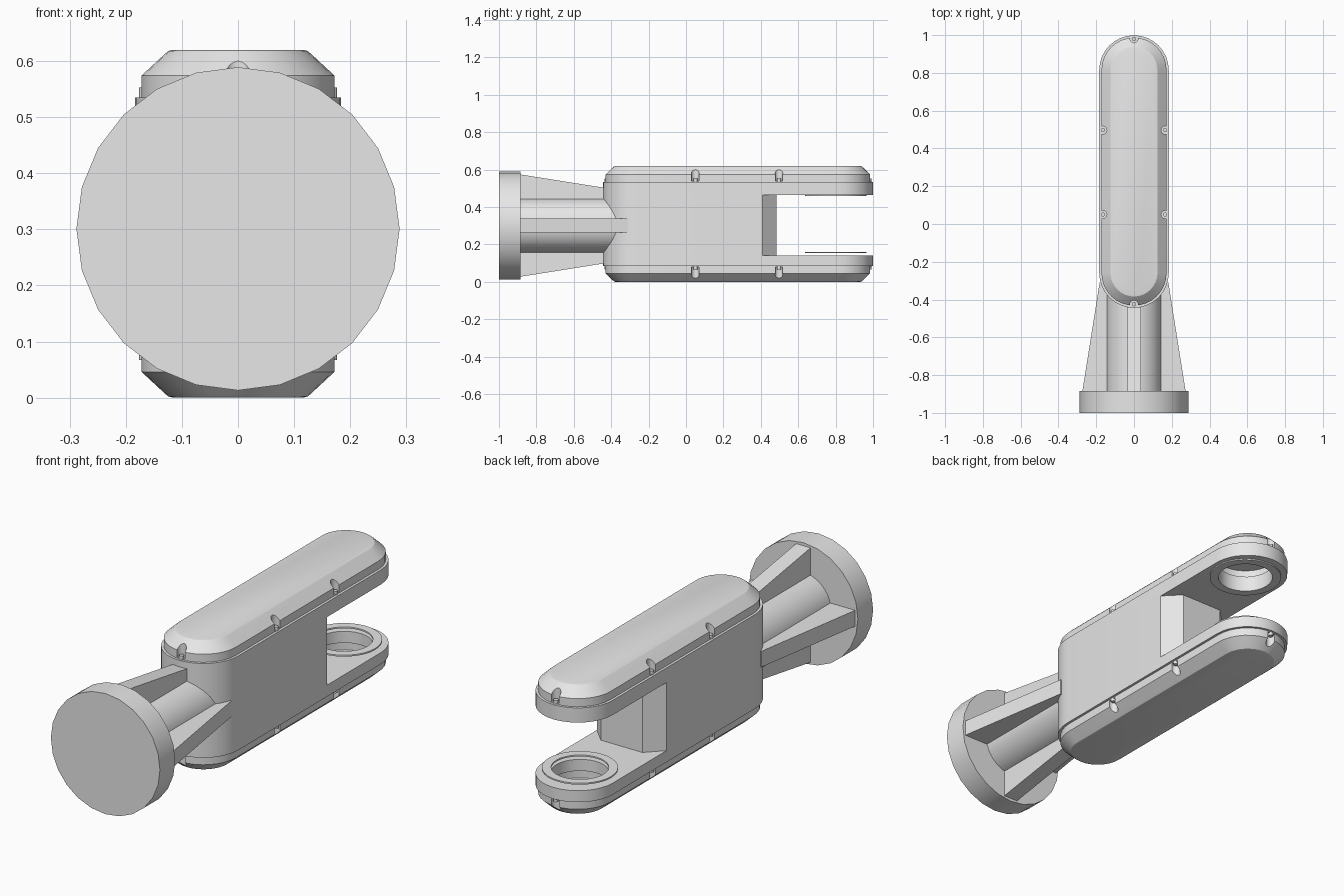
import bpy, bmesh, math
from mathutils import Matrix, Vector

if "Cube" in bpy.data.objects:
    bpy.data.objects.remove(bpy.data.objects["Cube"])

CZ = 0.31          # mid height of the clevis body
Y0, Y1 = -0.26, 0.815   # centres of the rounded ends
grey = bpy.data.materials.new("plain grey")
grey.diffuse_color = (0.8, 0.8, 0.8, 1)
grey.use_nodes = True
grey.node_tree.nodes["Principled BSDF"].inputs["Base Color"].default_value = grey.diffuse_color


def loft(name, rings):
    """Closed solid through equal-length rings of points."""
    bm = bmesh.new()
    vs = [[bm.verts.new(p) for p in ring] for ring in rings]
    n = len(vs[0])
    for a, b in zip(vs, vs[1:]):
        for i in range(n):
            j = (i + 1) % n
            bm.faces.new((a[i], a[j], b[j], b[i]))
    bm.faces.new(vs[0][::-1])
    bm.faces.new(vs[-1])
    bmesh.ops.recalc_face_normals(bm, faces=bm.faces)
    me = bpy.data.meshes.new(name)
    bm.to_mesh(me)
    bm.free()
    me.materials.append(grey)
    ob = bpy.data.objects.new(name, me)
    bpy.context.collection.objects.link(ob)
    return ob


def stadium(r, z, seg=16):
    pts = []
    for cy, start in ((Y1, 0), (Y0, math.pi)):
        for i in range(seg + 1):
            t = start + math.pi * i / seg
            pts.append((r * math.cos(t), cy + r * math.sin(t), z))
    return pts


def circle(r, x, y, z, n=32):
    return [(x + r * math.cos(2 * math.pi * i / n),
             y + r * math.sin(2 * math.pi * i / n), z) for i in range(n)]


def disc_y(r, y, z, n):
    return [(r * math.sin(2 * math.pi * i / n), y,
             z + r * math.cos(2 * math.pi * i / n)) for i in range(n)]


def cyl(name, r, x, y, za, zb, n=32):
    return loft(name, [circle(r, x, y, za, n), circle(r, x, y, zb, n)])


def cut(ob, cutter):
    m = ob.modifiers.new("cut", 'BOOLEAN')
    m.operation = 'DIFFERENCE'
    m.object = cutter
    m.solver = 'EXACT'
    bpy.context.view_layer.objects.active = ob
    bpy.ops.object.modifier_apply(modifier=m.name)
    bpy.data.objects.remove(cutter, do_unlink=True)


def flip(ob, name):
    """Copy mirrored top to bottom about the body's mid height."""
    c = ob.copy()
    c.data = ob.data.copy()
    c.name = name
    c.data.transform(Matrix.Translation((0, 0, 2 * CZ)) @ Matrix.Scale(-1, 4, (0, 0, 1)))
    c.data.flip_normals()
    bpy.context.collection.objects.link(c)


# Clevis body with the fork gap and pin holes
body = loft("fork_body", [stadium(0.184, 0.085), stadium(0.184, 0.535)])
gap = [(-.3, .41), (-.184, .41), (-.11, .485), (.11, .485),
       (.184, .41), (.3, .41), (.3, 1.1), (-.3, 1.1)]
cut(body, loft("gap_cutter", [[(x, y, z) for x, y in gap] for z in (0.14, 0.465)]))
cut(body, cyl("hole_cutter", 0.125, 0, 0.80, 0.0, 0.62))

# Thin raised ring around each pin hole
boss = cyl("upper_boss", 0.165, 0, 0.80, 0.459, 0.466)
cut(boss, cyl("hole_cutter", 0.125, 0, 0.80, 0.4, 0.5))
flip(boss, "lower_boss")

# Chamfered cover with a pocket over the hole and screw notches
cover = loft("upper_cover", [stadium(r, z) for r, z in
             ((.172, .535), (.172, .574), (.131, .612), (.124, .618), (.115, .62))])
cut(cover, cyl("pocket_cutter", 0.14, 0, 0.80, 0.5, 0.575))
spots = [(s * 0.165, y) for s in (-1, 1) for y in (0.05, 0.497)]
spots += [(0, -0.425), (0, 0.98)]
for i, (x, y) in enumerate(spots):
    cut(cover, cyl("notch_cutter", 0.021, x, y, 0.54, 0.7, 16))
    screw = cyl("upper_screw_%d" % i, 0.011, x, y, 0.535, 0.553, 12)
    flip(screw, "lower_screw_%d" % i)
flip(cover, "lower_cover")

# Round mounting flange and neck
FZ = 0.301
loft("flange", [disc_y(0.288, y, FZ, 24) for y in (-1.0, -0.885)])
loft("neck", [disc_y(0.148, y, FZ, 24) for y in (-0.9, -0.2)])

# Four tapered ribs around the neck
prof = [(0.0, -0.89), (0.274, -0.89), (0.182, -0.31), (0.0, -0.31)]
for k, name in enumerate(("top", "right", "bottom", "left")):
    rot = Matrix.Rotation(k * math.pi / 2, 3, 'Y')
    loft(name + "_rib", [[rot @ Vector((x, y, r)) + Vector((0, 0, FZ)) for r, y in prof]
                         for x in (-0.038, 0.038)])

# Smooth the round walls, keep edges sharp
bpy.ops.object.select_all(action='DESELECT')
for ob in bpy.data.objects:
    ob.select_set(True)
bpy.context.view_layer.objects.active = body
bpy.ops.object.shade_smooth_by_angle(angle=math.radians(25))
